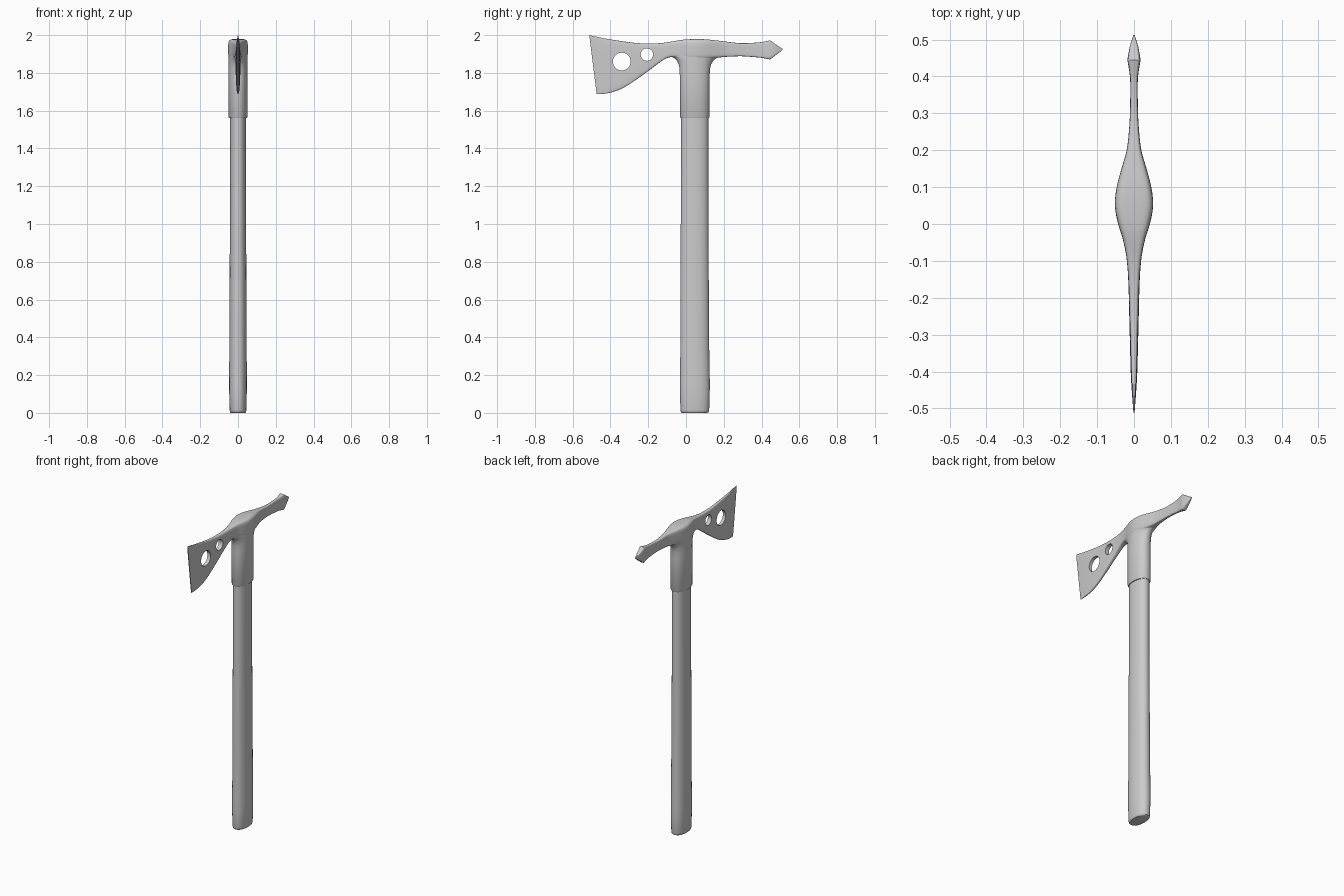
import bpy, bmesh, math
from mathutils import Vector

if "Cube" in bpy.data.objects:
    bpy.data.objects.remove(bpy.data.objects["Cube"])


def spline(rows, steps):
    """Smooth in-between rows (Catmull-Rom) for a table of stations."""
    rows = [Vector(r) for r in rows]
    out = []
    for i in range(len(rows) - 1):
        a, b = rows[max(i - 1, 0)], rows[i]
        c, d = rows[i + 1], rows[min(i + 2, len(rows) - 1)]
        for k in range(steps):
            t = k / steps
            out.append(b + (c - a) * (t / 2)
                       + (a * 2 - b * 5 + c * 4 - d) * (t * t / 2)
                       + (b * 3 - a - c * 3 + d) * (t ** 3 / 2))
    return out + [rows[-1]]


def superellipse(p, n=40):
    pts = []
    for i in range(n):
        a = 2 * math.pi * (i + 0.5) / n
        c, s = math.cos(a), math.sin(a)
        pts.append((math.copysign(abs(c) ** (2 / p), c),
                    math.copysign(abs(s) ** (2 / p), s)))
    return pts


def loft(name, rings):
    bm = bmesh.new()
    vr = [[bm.verts.new(p) for p in ring] for ring in rings]
    n = len(vr[0])
    for a, b in zip(vr, vr[1:]):
        for i in range(n):
            j = (i + 1) % n
            bm.faces.new((a[i], a[j], b[j], b[i]))
    bm.faces.new(vr[0])
    bm.faces.new(vr[-1])
    bmesh.ops.recalc_face_normals(bm, faces=bm.faces)
    me = bpy.data.meshes.new(name)
    bm.to_mesh(me)
    bm.free()
    ob = bpy.data.objects.new(name, me)
    bpy.context.collection.objects.link(ob)
    return ob


def oval_column(name, rows):
    """Stack of ovals: z, y min, y max, half width, roundness power."""
    rings = []
    for z, y0, y1, hx, p in rows:
        rings.append([(hx * u, (y0 + y1) / 2 + (y1 - y0) / 2 * v, z)
                      for u, v in superellipse(p)])
    return loft(name, rings)


def activate(ob):
    bpy.ops.object.select_all(action='DESELECT')
    ob.select_set(True)
    bpy.context.view_layer.objects.active = ob


def boolean(target, tool, op):
    m = target.modifiers.new(op.lower(), 'BOOLEAN')
    m.operation, m.object, m.solver = op, tool, 'EXACT'
    activate(target)
    bpy.ops.object.modifier_apply(modifier=m.name)
    bpy.data.objects.remove(tool)


def smooth(ob, deg):
    activate(ob)
    bpy.ops.object.shade_smooth_by_angle(angle=math.radians(deg))


# Blade, hub and spike: y top, z top, y bottom, z bottom, half thickness
stations = [
    (-.512, 2.0, -.473, 1.687, .002), (-.46, 1.989, -.435, 1.689, .006),
    (-.404, 1.978, -.390, 1.698, .009), (-.325, 1.966, -.325, 1.724, .011),
    (-.245, 1.957, -.245, 1.777, .013), (-.166, 1.956, -.166, 1.835, .015),
    (-.114, 1.960, -.114, 1.872, .018), (-.075, 1.966, -.075, 1.884, .023),
    (-.035, 1.973, -.035, 1.878, .032), (0, 1.977, 0, 1.872, .043),
    (.05, 1.979, .05, 1.870, .052), (.10, 1.978, .10, 1.872, .047),
    (.15, 1.973, .15, 1.878, .034), (.20, 1.967, .20, 1.884, .020),
    (.25, 1.961, .25, 1.887, .014), (.30, 1.957, .30, 1.888, .011),
    (.38, 1.961, .38, 1.882, .010), (.415, 1.966, .415, 1.877, .013),
    (.445, 1.972, .445, 1.871, .018),
]
rows = spline(stations, 3)
rows += [Vector((.48, 1.948, .48, 1.897, .012)), Vector((.512, 1.927, .512, 1.922, .002))]
rings = []
for yt, zt, yb, zb, h in rows:
    rings.append([(h * u, yb + (yt - yb) * (v + 1) / 2, zb + (zt - zb) * (v + 1) / 2)
                  for u, v in superellipse(5)])
head = loft("axe_head", rings)

# Socket that flares into the head
socket = oval_column("socket", [
    (1.56, -.029, .121, .047, 2.2), (1.567, -.033, .125, .050, 2.2),
    (1.78, -.033, .125, .050, 2.2), (1.82, -.034, .127, .050, 2.15),
    (1.845, -.039, .133, .050, 2.0), (1.865, -.049, .145, .050, 1.85),
    (1.878, -.063, .162, .050, 1.7), (1.888, -.080, .185, .049, 1.6),
    (1.91, -.080, .185, .046, 1.5)])
boolean(head, socket, 'UNION')

# Two round holes through the blade
for y, z, r in [(-.34, 1.86, .047), (-.207, 1.897, .033)]:
    bpy.ops.mesh.primitive_cylinder_add(vertices=40, radius=r, depth=.3,
                                        location=(0, y, z), rotation=(0, math.pi / 2, 0))
    cutter = bpy.context.object
    cutter.hide_render = True
    boolean(head, cutter, 'DIFFERENCE')
smooth(head, 40)

# Oval handle with a slightly swollen butt
handle = oval_column("handle", [
    (0, -.022, .114, .038, 2.2), (.004, -.027, .120, .042, 2.2),
    (.015, -.030, .123, .044, 2.2), (.12, -.032, .126, .047, 2.2),
    (.18, -.032, .126, .047, 2.2), (.35, -.030, .123, .046, 2.2),
    (.80, -.029, .120, .044, 2.2), (1.2, -.027, .118, .042, 2.2),
    (1.575, -.026, .118, .042, 2.2)])
smooth(handle, 40)
